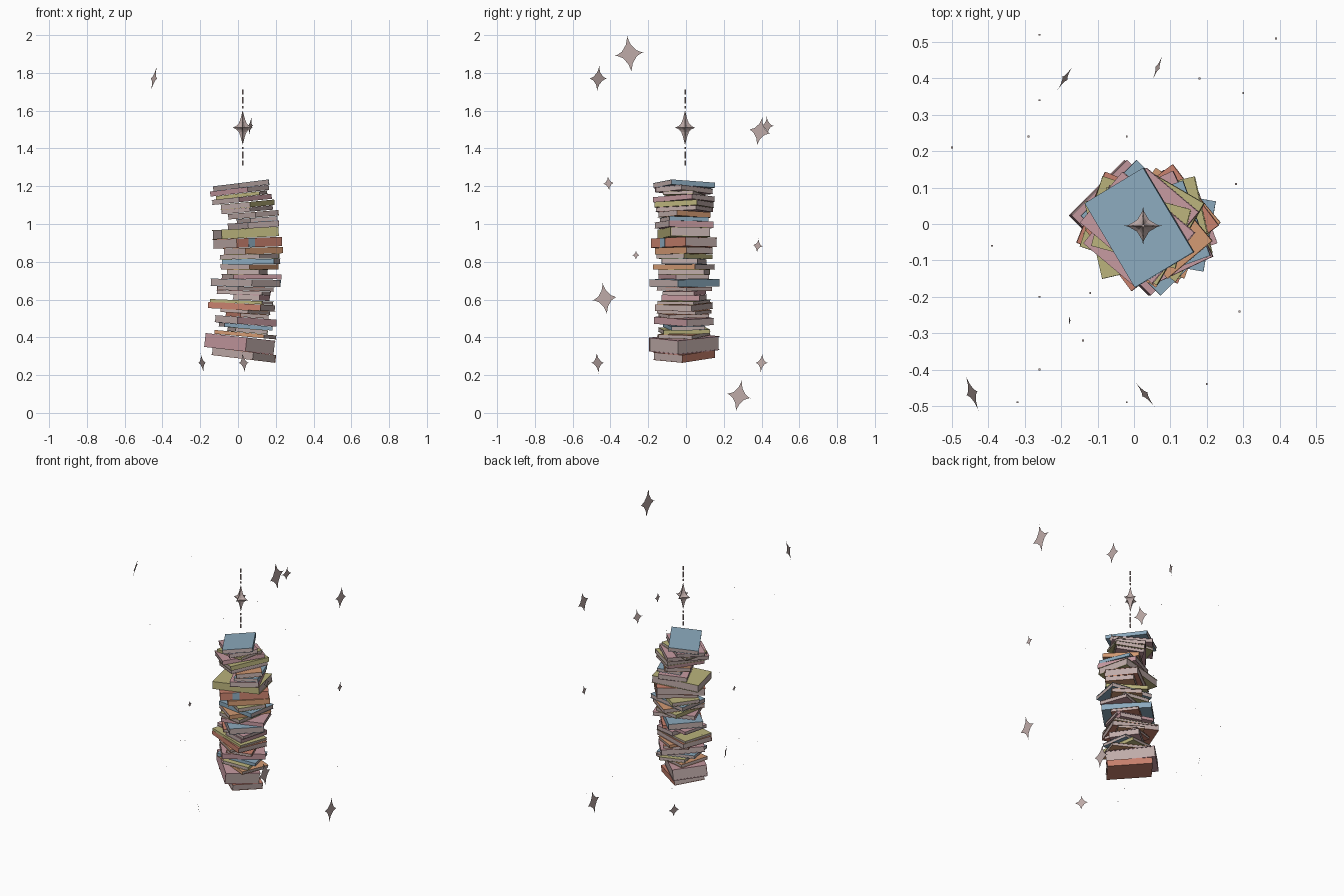
import bpy, bmesh, random
from math import radians, sin, cos, pi
from mathutils import Matrix, Vector

random.seed(4)
if "Cube" in bpy.data.objects:
    bpy.data.objects.remove(bpy.data.objects["Cube"])


def material(name, rgb):
    mat = bpy.data.materials.new(name)
    mat.use_nodes = True
    color = (*rgb, 1)
    mat.diffuse_color = color
    bsdf = mat.node_tree.nodes["Principled BSDF"]
    bsdf.inputs["Base Color"].default_value = color
    bsdf.inputs["Roughness"].default_value = 0.9
    return mat


paper = material("paper", (0.52, 0.41, 0.395))
covers = {
    "blue": material("dusty blue", (0.26, 0.40, 0.51)),
    "pink": material("dusty pink", (0.56, 0.32, 0.35)),
    "olive": material("pale olive", (0.49, 0.45, 0.20)),
    "orange": material("soft orange", (0.64, 0.32, 0.17)),
    "red": material("brick red", (0.58, 0.22, 0.155)),
}


def finish(name, bm, mats, matrix=Matrix()):
    mesh = bpy.data.meshes.new(name)
    bm.to_mesh(mesh)
    bm.free()
    for mat in mats:
        mesh.materials.append(mat)
    obj = bpy.data.objects.new(name, mesh)
    obj.matrix_world = matrix
    bpy.context.collection.objects.link(obj)
    return obj


def box(bm, center, size, slot=0):
    result = bmesh.ops.create_cube(bm, size=1)
    for v in result["verts"]:
        v.co = Vector(a * b + c for a, b, c in zip(v.co, size, center))
    for face in {f for v in result["verts"] for f in v.link_faces}:
        face.material_index = slot


# Book: two boards, a spine on local -x and a recessed block of pages
def book(name, color, thick, length, matrix, label=None):
    bm = bmesh.new()
    width = length * 0.7
    board = max(0.002, thick * 0.06)
    for side in (-1, 1):
        box(bm, (0, 0, side * (thick - board) / 2), (width, length, board))
    box(bm, (board / 2 - width / 2, 0, 0), (board, length, thick))
    box(bm, (0, 0, 0), (width - 0.005, length - 0.005, thick - board), 1)
    mats = [covers[color], paper]
    if label:
        box(bm, (-width / 2, length * 0.17, 0), (0.003, length * 0.14, thick), 2)
        mats.append(covers[label])
    finish(name, bm, mats, matrix)


# Stack from bottom to top: colour, thickness, x, yaw, length (mm, cm, degrees, cm)
stack = [
    ("red", 40, 3, 232, 28), ("pink", 72, 1, 45, 31),
    ("orange", 20, 4, 70, 28), ("olive", 21, 5, 190, 25),
    ("blue", 20, 4, 100, 26), ("pink", 36, 4, 130, 27),
    ("red", 19, 5, 20, 23), ("orange", 18, 4, 330, 24),
    ("red", 32, 2, 68, 30), ("olive", 16, 2, 72, 29),
    ("pink", 28, 7, 165, 21), ("pink", 20, 3, 255, 25),
    ("red", 20, 4, 310, 25), ("blue", 38, 4, 225, 31),
    ("pink", 24, 7, 110, 27), ("olive", 24, 5, 350, 25),
    ("orange", 26, 6, 145, 27), ("blue", 27, 7, 80, 28),
    ("olive", 24, 6, 235, 26), ("orange", 33, 8, 130, 26),
    ("red", 48, 5, 127, 30), ("olive", 48, 4, 103, 31),
    ("pink", 32, 8, 205, 26), ("blue", 22, 10, 200, 22),
    ("orange", 28, 8, 220, 23), ("pink", 22, 5, 330, 25),
    ("olive", 28, 5, 150, 26), ("pink", 26, 2, 140, 27),
    ("olive", 18, 2, 75, 24), ("pink", 26, 1, 50, 26),
    ("blue", 26, 1.5, 211, 27),
]
low, high = 0.285, 1.218
scale = (high - low) / sum(row[1] for row in stack)
z = low
for i, (color, thick, x, yaw, length) in enumerate(stack):
    t = thick * scale
    rise = (z - low) / (high - low)
    tilt = radians(7 - 14.5 * rise)
    place = (Matrix.Translation((x / 100, -0.01, z + t / 2))
             @ Matrix.Rotation(tilt, 4, "Y") @ Matrix.Rotation(radians(yaw), 4, "Z"))
    label = "blue" if color == "red" and thick > 40 else None
    book(f"book_{i + 1}", color, t * 0.97, length / 100, place, label)
    z += t


# Four-pointed outline with concave curved sides
def star_outline(half_width, half_height, steps=5):
    points = []
    for k in range(4 * steps):
        a = pi / 2 * k / steps
        c, s = cos(a), sin(a)
        points.append((half_width * c * abs(c) ** 2.4, half_height * s * abs(s) ** 2.4))
    return points


# Flat stars drifting round the stack: x, y, z, radius, yaw, lean, roll
stars = [
    (0.5, -0.3, 1.9, 0.103, 0, 0, 7), (0.5, 0.39, 1.49, 0.08, 0, 0, -11),
    (0.5, -0.41, 1.215, 0.04, 0, 0, 5), (0.5, 0.38, 0.885, 0.038, 0, 0, -8),
    (0.5, -0.43, 0.605, 0.09, 0, 0, 8), (0.5, 0.28, 0.09, 0.088, 0, 0, -11),
    (-0.445, -0.465, 1.77, 0.07, 20, 14, 0), (0.065, 0.43, 1.52, 0.05, -22, 8, 0),
    (-0.177, -0.265, 0.835, 0.027, 0, -5, 0), (0.03, -0.468, 0.265, 0.058, 38, -10, 0),
    (-0.19, 0.4, 0.265, 0.052, -32, -10, 0),
]
for i, (x, y, z, r, yaw, lean, roll) in enumerate(stars):
    bm = bmesh.new()
    bm.faces.new([bm.verts.new((0, a, b)) for a, b in star_outline(r * 0.75, r)])
    place = Matrix.Translation((x, y, z))
    for angle, axis in ((yaw, "Z"), (lean, "Y"), (roll, "X")):
        place = place @ Matrix.Rotation(radians(angle), 4, axis)
    finish(f"flat_star_{i + 1}", bm, [paper], place)

# Solid star above the stack: star-shaped rings that shrink to both tips
hang = Matrix.Translation((0.025, -0.005, 1.51))
bm = bmesh.new()
rings = []
for height, size in ((-0.088, 0.001), (-0.045, 0.012), (-0.022, 0.021), (-0.009, 0.034),
                     (0, 0.053), (0.009, 0.034), (0.022, 0.021), (0.045, 0.012),
                     (0.088, 0.001)):
    rings.append([bm.verts.new((a, b, height)) for a, b in star_outline(size, size, 4)])
for lower, upper in zip(rings, rings[1:]):
    n = len(lower)
    for k in range(n):
        m = (k + 1) % n
        bm.faces.new((lower[k], lower[m], upper[m], upper[k]))
bm.faces.new(rings[-1])
bm.faces.new(rings[0][::-1])
finish("solid_star", bm, [paper], hang)

# Dashed line of slim round rods through the solid star
bm = bmesh.new()
for side in (-1, 1):
    for offset, dash in ((0.108, 0.012), (0.145, 0.036), (0.188, 0.026)):
        bmesh.ops.create_cone(bm, cap_ends=True, segments=12, radius1=0.004, radius2=0.004,
                              depth=dash, matrix=Matrix.Translation((0, 0, side * offset)))
for face in bm.faces:
    face.smooth = len(face.verts) == 4
finish("dashed_line", bm, [paper], hang)

# Tiny flat specks of dust, in centimetres
dust = [(-26, 52), (39, 51), (18, 40), (30, 36), (-26, 34), (-29, 24), (-50, 21), (-2, 24),
        (28, 11), (-39, -6), (-12, -19), (-26, -20), (29, -24), (-14, -32), (-26, -40),
        (20, -44), (-32, -49), (-2, -49)]
bm = bmesh.new()
for x, y in dust:
    spot = Matrix.Translation((x / 100, y / 100, random.uniform(0.1, 1.7)))
    bmesh.ops.create_grid(bm, x_segments=1, y_segments=1, size=0.0025, matrix=spot)
finish("dust_specks", bm, [paper])
